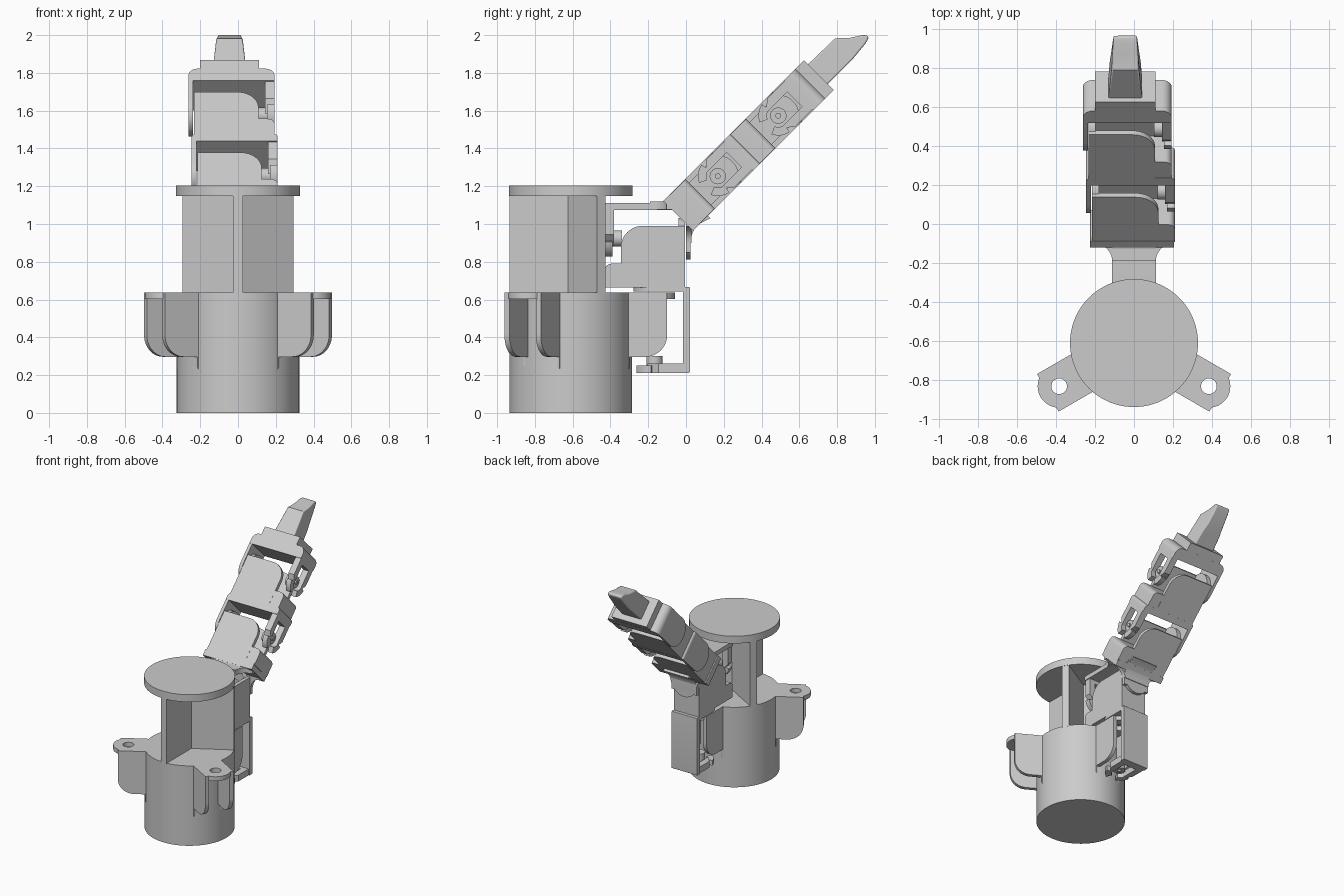
import bpy, bmesh
from math import radians, cos, sin, sqrt
from mathutils import Matrix, Vector

if "Cube" in bpy.data.objects:
    bpy.data.objects.remove(bpy.data.objects["Cube"])


def arc(cx, cy, r, a0, a1, n=12):
    return [(cx + r * cos(radians(a0 + (a1 - a0) * i / n)),
             cy + r * sin(radians(a0 + (a1 - a0) * i / n))) for i in range(n + 1)]


def rect(x0, x1, y0, y1):
    return [(x0, y0), (x1, y0), (x1, y1), (x0, y1)]


def add_mesh(name, bm, M=Matrix()):
    bm.transform(M)
    bmesh.ops.recalc_face_normals(bm, faces=bm.faces)
    me = bpy.data.meshes.new(name)
    bm.to_mesh(me)
    bm.free()
    ob = bpy.data.objects.new(name, me)
    bpy.context.collection.objects.link(ob)
    return ob


def prism(name, pts, lo, hi, axis, M=Matrix()):
    """Extrude a 2D outline along one local axis (0, 1 or 2)."""
    bm = bmesh.new()
    rings = []
    for h in (lo, hi):
        ring = []
        for p in pts:
            co = list(p)
            co.insert(axis, h)
            ring.append(bm.verts.new(co))
        rings.append(ring)
    bm.faces.new(rings[0])
    bm.faces.new(rings[1][::-1])
    n = len(pts)
    for i in range(n):
        j = (i + 1) % n
        bm.faces.new((rings[0][i], rings[0][j], rings[1][j], rings[1][i]))
    return add_mesh(name, bm, M)


def disc(name, c, r, lo, hi, axis, M=Matrix(), n=32):
    return prism(name, arc(c[0], c[1], r, 0, 360 - 360 / n, n - 1), lo, hi, axis, M)


def cut(ob, cutter):
    mod = ob.modifiers.new("cut", 'BOOLEAN')
    mod.object = cutter
    mod.operation = 'DIFFERENCE'
    mod.solver = 'EXACT'
    bpy.context.view_layer.objects.active = ob
    bpy.ops.object.modifier_apply(modifier=mod.name)
    bpy.data.objects.remove(cutter)


def frame(origin, a, t):
    """Joint frame: a = hinge axis, t = along the finger, d = depth."""
    a, t = Vector(a), Vector(t)
    M = Matrix((a, t.cross(a), t)).transposed().to_4x4()
    M.translation = origin
    return M


PIVOT = -0.152
W = 0.111


def housing(name, M):
    # two cheeks with a big rounded corner
    cheek = ([(-0.005, -0.41), (-0.005, -0.085), (-0.23, -0.085)]
             + arc(-0.23, -0.2, 0.115, 90, 180) + [(-0.345, -0.41)])
    prism(name + "_cheek_near", cheek, W - 0.03, W, 1, M)
    prism(name + "_cheek_far", cheek, -W, -W + 0.03, 1, M)
    # solid shoulder block at the base
    block = ([(-0.005, -0.41), (-0.005, -0.285)]
             + arc(-0.395, -0.32, 0.035, 90, 180, 6) + [(-0.43, -0.41)])
    prism(name + "_shoulder", block, -W + 0.001, W - 0.001, 1, M)
    # hinge plate with a pin hole
    plate = [(W - 0.001, -0.3)] + arc(0, PIVOT, W - 0.001, 0, 180, 24) + [(-W + 0.001, -0.3)]
    ob = prism(name + "_hinge_plate", plate, -0.04, -0.005, 0, M)
    cut(ob, disc("pin_cutter", (0, PIVOT), 0.04, -0.1, 0.1, 0, M))


def bar(name, M, a0, a1, t0, t1, r):
    pts = [(a0, t0), (a1, t0)] + arc(a1 - r, t1 - r, r, 0, 90, 8) + arc(a0 + r, t1 - r, r, 90, 180, 8)
    prism(name, pts, -W - 0.001, W + 0.001, 1, M)


def bracket(name, M, th, r):
    bar(name + "_bridge", M, -0.43, 0.025, 0, th, r)
    # plain arm with a round end
    arm = [(-W, 0.005)] + arc(0, PIVOT, W, 180, 360, 24) + [(W, 0.005)]
    prism(name + "_round_arm", arm, 0, 0.025, 0, M)
    # forked arm, snap claws and horn
    fork = [(-0.105, 0.005), (-0.105, -0.13), (-0.055, -0.19), (-0.055, -0.03),
            (0.055, -0.03), (0.055, -0.19), (0.105, -0.13), (0.105, 0.005)]
    prism(name + "_fork_arm", fork, -0.43, -0.38, 0, M)
    for a0, a1 in ((190, 245), (295, 350)):
        claw = arc(0, PIVOT, 0.105, a0, a1) + arc(0, PIVOT, 0.06, a1, a0)
        prism(name + "_claw", claw, -0.43, -0.39, 0, M)
    disc(name + "_horn", (0, PIVOT), 0.043, -0.405, -0.34, 0, M)
    disc(name + "_horn_hub", (0, PIVOT), 0.015, -0.415, -0.4, 0, M)


# palm: drum, three ribs, top disc
C = (0, -0.61)
disc("palm_drum", C, 0.325, 0, 0.637, 2, n=96)
disc("palm_top_disc", C, 0.328, 1.147, 1.205, 2, n=96)
for k in range(3):
    M = Matrix.Translation((0, -0.61, 0)) @ Matrix.Rotation(radians(-90 + 120 * k), 4, 'Z')
    prism("palm_rib", rect(-0.01, 0.325, -0.026, 0.026), 0.63, 1.15, 2, M)

# finger mounts around the drum
base = frame((0, -0.015, 0.642), (0, 0, 1), (0, 1, 0))
T = Matrix.Translation((0, -0.61, 0))
for k in range(3):
    housing("mount_%d" % k, T @ Matrix.Rotation(radians(120 * k), 4, 'Z') @ T.inverted() @ base)

# finger: joint frames
s = 1 / sqrt(2)


def tilted(u, x):
    return frame((x, u * s, 1.085 + u * s), (-1, 0, 0), (0, s, s))


j1 = frame((0, 0, 1.075), (0, 1, 0), (0, 0, 1))
j2 = tilted(0.39, -0.22)
j3 = tilted(0.843, -0.237)

bracket("lower_frame", base, 0.035, 0.005)
housing("first_link", j1)
bracket("first_frame", j1, 0.035, 0.005)
housing("middle_link", j2)
bracket("middle_frame", j2, 0.052, 0.02)
housing("outer_link", j3)
bracket("outer_frame", j3, 0.088, 0.05)
bar("middle_link_base", j2, -0.425, 0.005, -0.45, -0.4, 0.005)

# elbow between the upright joint and the tilted links
elbow = ([(-0.2, 1.075), (-0.2, 1.11)] + arc(-0.165, 1.21, 0.1, -90, -45, 6)
         + [(-0.05, 1.19), (0.13, 1.03)] + arc(0.165, 0.9, 0.14, 135, 180, 6)
         + [(0.025, 0.85), (0, 0.85), (0, 1.075)])
prism("elbow", elbow, -W, W, 0)


def flare(name, y0, y1, lo, hi, axis):
    left = arc(-0.2, y0, 0.088, 0, 90, 10) + [(-0.2, y1)]
    prism(name, left + [(-x, y) for x, y in reversed(left)], lo, hi, axis)


flare("elbow_top_flare", -0.19, -0.07, 1.076, 1.118, 2)
flare("elbow_back_flare", 0.9, 1.02, 0.0, 0.03, 1)

# fingertip socket and tapered tip
prism("tip_socket", rect(-0.347, -0.037, 0.08, 0.152), -W, W, 1, j3)
tip = [(0.63, 1.83, .088), (0.79, 1.983, .07), (0.87, 1.986, .066), (0.935, 2.0, .063),
       (0.96, 1.998, .06), (0.967, 1.985, .06), (0.95, 1.955, .061), (0.88, 1.87, .068),
       (0.83, 1.82, .08), (0.73, 1.72, .088)]
bm = bmesh.new()
sides = [[bm.verts.new((-0.045 + sg * w, y, z)) for y, z, w in tip] for sg in (-1, 1)]
bm.faces.new(sides[0])
bm.faces.new(sides[1][::-1])
for i in range(len(tip)):
    j = (i + 1) % len(tip)
    bm.faces.new((sides[0][i], sides[0][j], sides[1][j], sides[1][i]))
fingertip = add_mesh("fingertip", bm)
bev = fingertip.modifiers.new("round", 'BEVEL')
bev.width = 0.012
bev.segments = 3
bev.limit_method = 'ANGLE'
bev.angle_limit = radians(50)

# smooth curved faces, keep sharp edges
bpy.ops.object.select_all(action='SELECT')
bpy.context.view_layer.objects.active = fingertip
bpy.ops.object.shade_smooth_by_angle(angle=radians(30))
